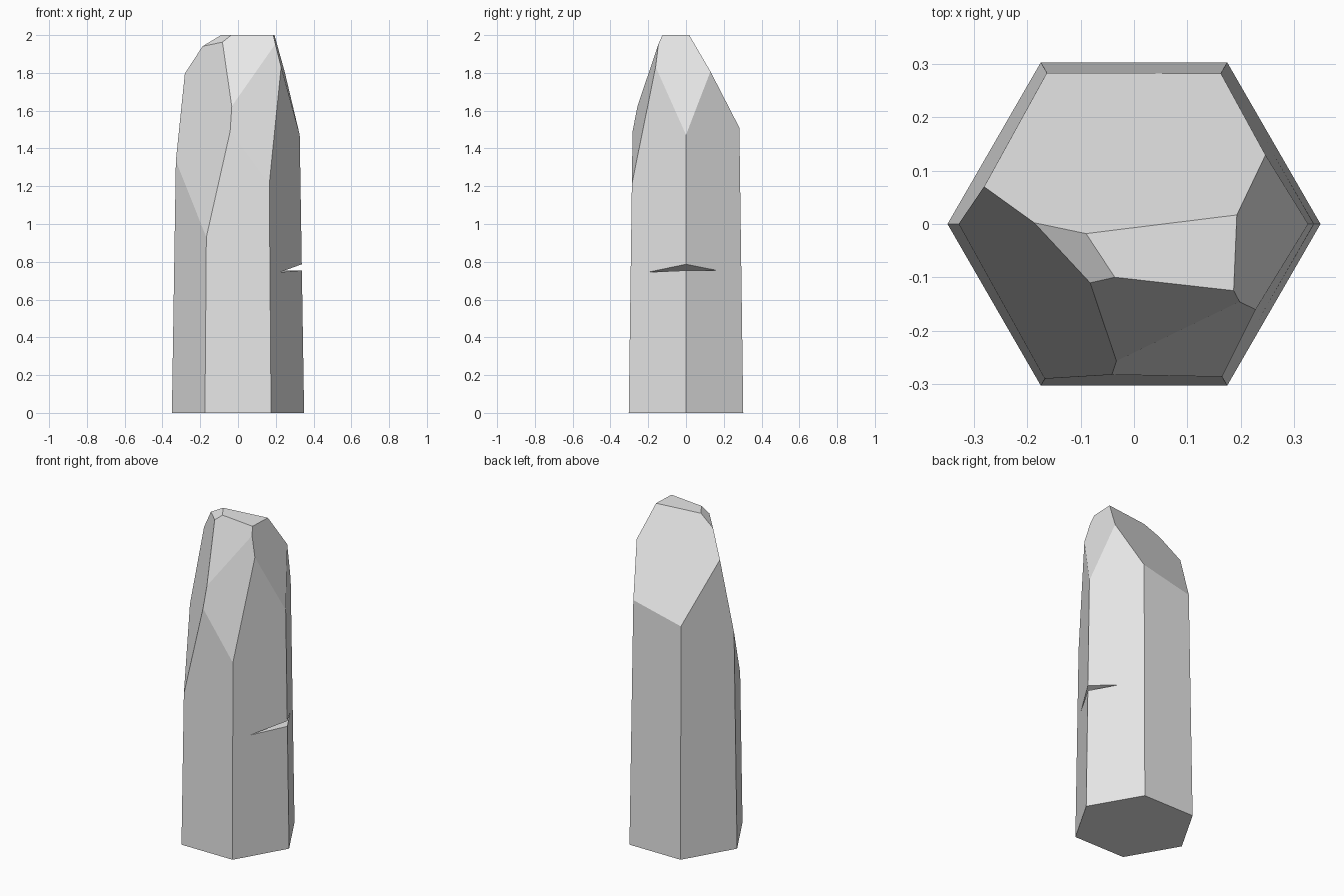
import bpy
import bmesh
from math import cos, sin, radians
from mathutils import Vector

if "Cube" in bpy.data.objects:
    bpy.data.objects.remove(bpy.data.objects["Cube"], do_unlink=True)

# Plain grey stone
stone = bpy.data.materials.new("grey_stone")
stone.use_nodes = True
colour = (0.8, 0.8, 0.8, 1)
stone.diffuse_color = colour
stone.node_tree.nodes["Principled BSDF"].inputs["Base Color"].default_value = colour


def make_object(name, bm):
    bmesh.ops.recalc_face_normals(bm, faces=bm.faces[:])
    mesh = bpy.data.meshes.new(name)
    bm.to_mesh(mesh)
    bm.free()
    mesh.materials.append(stone)
    obj = bpy.data.objects.new(name, mesh)
    bpy.context.collection.objects.link(obj)
    return obj


def slice_off(bm, a, b, c):
    """Cut away everything beyond the plane through three points."""
    a, b, c = Vector(a), Vector(b), Vector(c)
    normal = (b - a).cross(c - a).normalized()
    if normal.dot(a - Vector((0, 0, 0.5))) < 0:
        normal.negate()
    bmesh.ops.bisect_plane(bm, geom=bm.verts[:] + bm.edges[:] + bm.faces[:],
                           dist=1e-5, plane_co=a, plane_no=normal, clear_outer=True)
    rim = [e for e in bm.edges if e.is_boundary]
    bmesh.ops.holes_fill(bm, edges=rim, sides=0)


# Tapered six-sided column
bm = bmesh.new()
rings = []
for radius, z in ((0.35, 0), (0.3185, 2)):
    rings.append([bm.verts.new((radius * cos(radians(60 * i)), radius * sin(radians(60 * i)), z))
                  for i in range(6)])
low, high = rings
bm.faces.new(low[::-1])
bm.faces.new(high)
for i in range(6):
    j = (i + 1) % 6
    bm.faces.new((low[i], low[j], high[j], high[i]))

# Corners shared by the broken facets at the tip
top_back_left = (-0.09, -0.018, 2)
top_back_right = (0.193, 0.017, 2)
top_front_left = (-0.036, -0.1, 2)
top_front_right = (0.187, -0.125, 2)
brow_left = (-0.035, -0.258, 1.62)
brow_right = (0.2, -0.145, 1.955)
shoulder = (-0.194, 0.007, 1.93)

slice_off(bm, top_back_left, top_back_right, (0.162, 0.285, 1.505))    # back slope
slice_off(bm, top_back_right, top_front_right, (0.326, 0, 1.475))      # right slope
slice_off(bm, top_front_left, top_front_right, brow_left)              # upper front
slice_off(bm, brow_left, brow_right, (0.165, -0.285, 1.22))            # lower front
slice_off(bm, shoulder, (-0.33, 0, 1.33), (-0.168, -0.29, 0.93))       # left slope
slice_off(bm, top_back_left, top_front_left, (-0.085, -0.112, 1.96))   # small chip
pillar = make_object("stone_pillar", bm)

# Wedge-shaped crack in the right edge
bm = bmesh.new()
ends = [Vector((0.222, -0.2, 0.745)), Vector((0.245, 0.16, 0.755))]
middle = (ends[0] + ends[1]) / 2
lips = [middle + (Vector((0.338, 0, z)) - middle) * 1.3 for z in (0.787, 0.754)]
corners = [bm.verts.new(p) for p in ends + lips]
for skip in range(4):
    bm.faces.new([v for i, v in enumerate(corners) if i != skip])
cutter = make_object("crack_cutter", bm)
cutter.hide_render = True
cutter.hide_set(True)

crack = pillar.modifiers.new("crack", 'BOOLEAN')
crack.operation = 'DIFFERENCE'
crack.solver = 'EXACT'
crack.object = cutter
